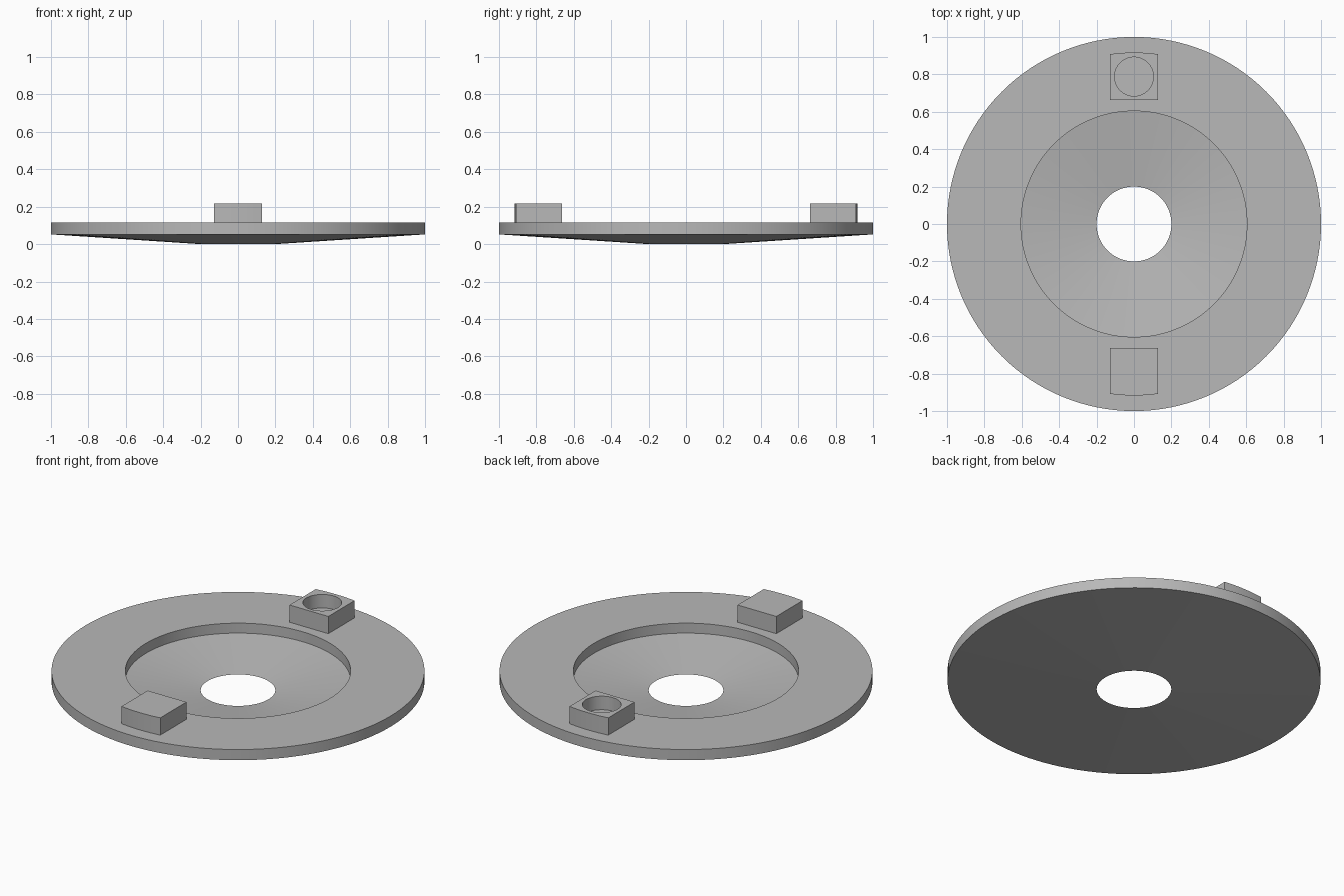
import bpy, bmesh, math

cube = bpy.data.objects.get("Cube")
if cube:
    bpy.data.objects.remove(cube, do_unlink=True)

grey = bpy.data.materials.new("plain grey")
grey.use_nodes = True
COLOUR = (0.48, 0.48, 0.48, 1)
grey.diffuse_color = COLOUR
grey.node_tree.nodes["Principled BSDF"].inputs["Base Color"].default_value = COLOUR

RIM_TOP, BLOCK_TOP = 0.115, 0.217


def make_object(name, bm):
    bmesh.ops.recalc_face_normals(bm, faces=bm.faces)
    mesh = bpy.data.meshes.new(name)
    bm.to_mesh(mesh)
    bm.free()
    mesh.materials.append(grey)
    obj = bpy.data.objects.new(name, mesh)
    bpy.context.collection.objects.link(obj)
    return obj


def smooth(obj):
    bpy.ops.object.select_all(action='DESELECT')
    obj.select_set(True)
    bpy.context.view_layer.objects.active = obj
    bpy.ops.object.shade_smooth_by_angle(angle=math.radians(30))


def lathe(name, profile, steps=128):
    """Spin a closed (radius, height) profile around the z axis."""
    bm = bmesh.new()
    verts = [bm.verts.new((r, 0, z)) for r, z in profile]
    edges = [bm.edges.new((v, verts[i - 1])) for i, v in enumerate(verts)]
    bmesh.ops.spin(bm, geom=verts + edges, cent=(0, 0, 0), axis=(0, 0, 1),
                   angle=math.tau, steps=steps, use_merge=True)
    bmesh.ops.remove_doubles(bm, verts=bm.verts, dist=1e-5)
    return make_object(name, bm)


def rim_block(name, side):
    """Square block whose outer face follows the rim."""
    half, inner, outer, steps = 0.127, 0.663, 0.917, 8
    xs = [half - 2 * half * i / steps for i in range(steps + 1)]
    outline = [(-half, inner), (half, inner)]
    outline += [(x, math.sqrt(outer ** 2 - x ** 2)) for x in xs]
    bm = bmesh.new()
    base = bm.faces.new([bm.verts.new((x, side * y, RIM_TOP)) for x, y in outline])
    raised = bmesh.ops.extrude_face_region(bm, geom=[base], use_keep_orig=True)
    top = [v for v in raised["geom"] if isinstance(v, bmesh.types.BMVert)]
    bmesh.ops.translate(bm, verts=top, vec=(0, 0, BLOCK_TOP - RIM_TOP))
    return make_object(name, bm)


# Dished disc with a raised flat rim and a sharp-edged centre hole
disc = lathe("dished_disc", [(0.2, 0), (1, 0.052), (1, RIM_TOP),
                             (0.604, RIM_TOP), (0.604, 0.056)])

# Opposed blocks on the rim
front_block = rim_block("front_block", -1)
back_block = rim_block("back_block", 1)

# Round pocket in the back block
bm = bmesh.new()
bmesh.ops.create_cone(bm, cap_ends=True, segments=64, radius1=0.104,
                      radius2=0.104, depth=0.16)
bmesh.ops.translate(bm, verts=bm.verts, vec=(0, 0.788, BLOCK_TOP))
cutter = make_object("pocket_cutter", bm)
cutter.hide_render = True
cutter.hide_set(True)
cut = back_block.modifiers.new("pocket", 'BOOLEAN')
cut.operation = 'DIFFERENCE'
cut.solver = 'EXACT'
cut.object = cutter

# Bake the pocket, then remove the helper
bpy.context.view_layer.update()
graph = bpy.context.evaluated_depsgraph_get()
baked = bpy.data.meshes.new_from_object(back_block.evaluated_get(graph))
back_block.modifiers.clear()
back_block.data = baked
bpy.data.objects.remove(cutter, do_unlink=True)

for part in (disc, front_block, back_block):
    smooth(part)
